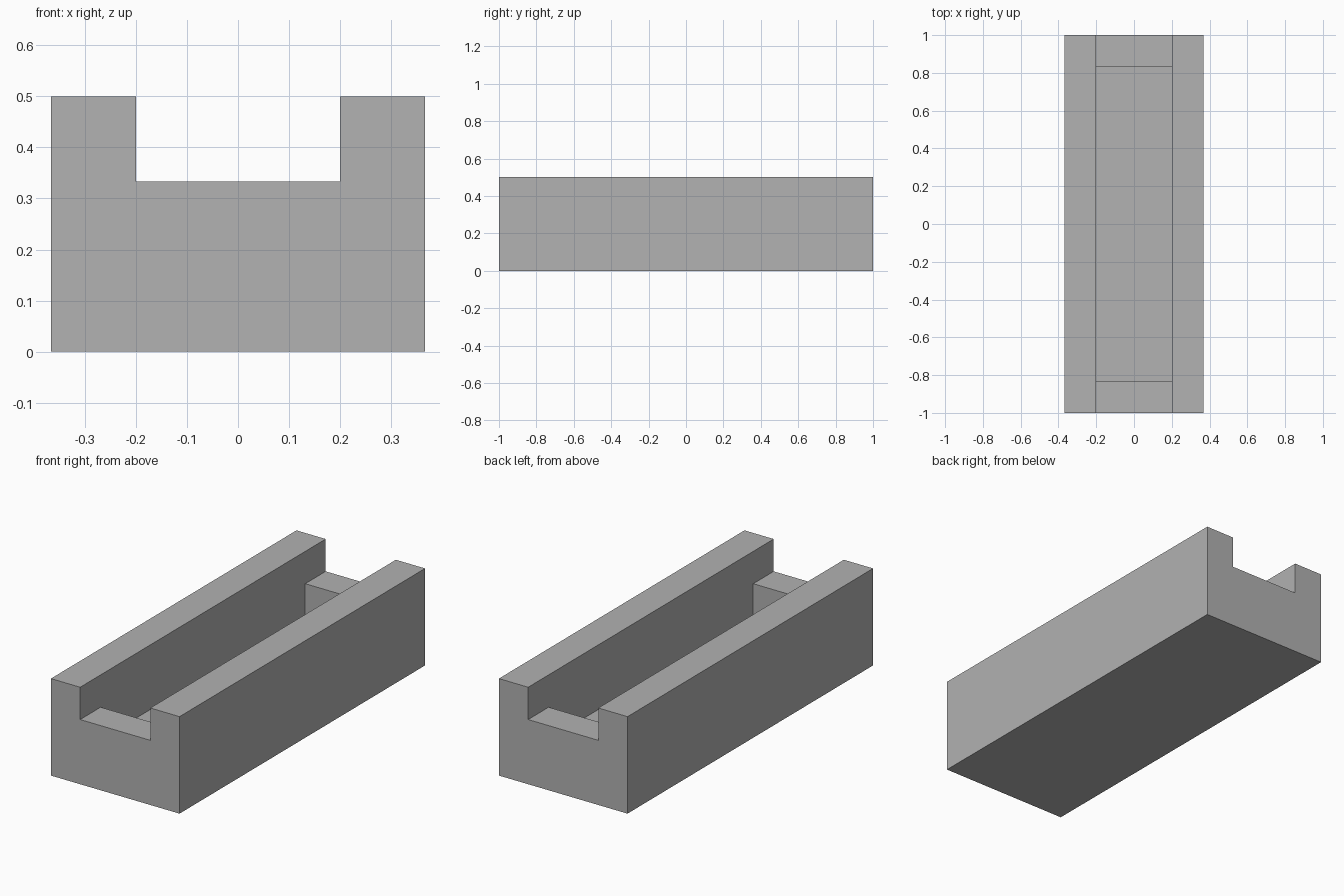
import bpy

cube = bpy.data.objects.get("Cube")
if cube:
    bpy.data.objects.remove(cube, do_unlink=True)

# Overall proportions
LENGTH, HEIGHT = 2.0, 0.5
WALL = LENGTH / 12
SLOT = 0.4
WIDTH = SLOT + 2 * WALL
MARGIN = 0.1

grey = bpy.data.materials.new("plain grey")
grey.use_nodes = True
grey.diffuse_color = (0.445, 0.445, 0.445, 1)
grey.node_tree.nodes["Principled BSDF"].inputs["Base Color"].default_value = grey.diffuse_color


def block(name, width, length, bottom, top):
    """Box centred on x and y, spanning the given heights."""
    bpy.ops.mesh.primitive_cube_add(size=1, location=(0, 0, (bottom + top) / 2))
    obj = bpy.context.object
    obj.name = name
    obj.scale = (width, length, top - bottom)
    bpy.ops.object.transform_apply(location=True, rotation=False, scale=True)
    obj.data.materials.append(grey)
    return obj


def carve(body, cutter):
    """Subtract the cutter from the body and discard it."""
    cutter.hide_render = True
    mod = body.modifiers.new("carve", "BOOLEAN")
    mod.operation = "DIFFERENCE"
    mod.solver = "EXACT"
    mod.object = cutter
    bpy.context.view_layer.objects.active = body
    bpy.ops.object.modifier_apply(modifier=mod.name)
    bpy.data.objects.remove(cutter, do_unlink=True)


# Solid trough body
trough = block("trough", WIDTH, LENGTH, 0, HEIGHT)

# Open channel that lowers both end walls
carve(trough, block("channel_cutter", SLOT, LENGTH + MARGIN, 2 * WALL, HEIGHT + MARGIN))

# Deep pocket between the end walls, leaving a floor one wall thick
carve(trough, block("pocket_cutter", SLOT, LENGTH - 2 * WALL, WALL, HEIGHT + MARGIN))
